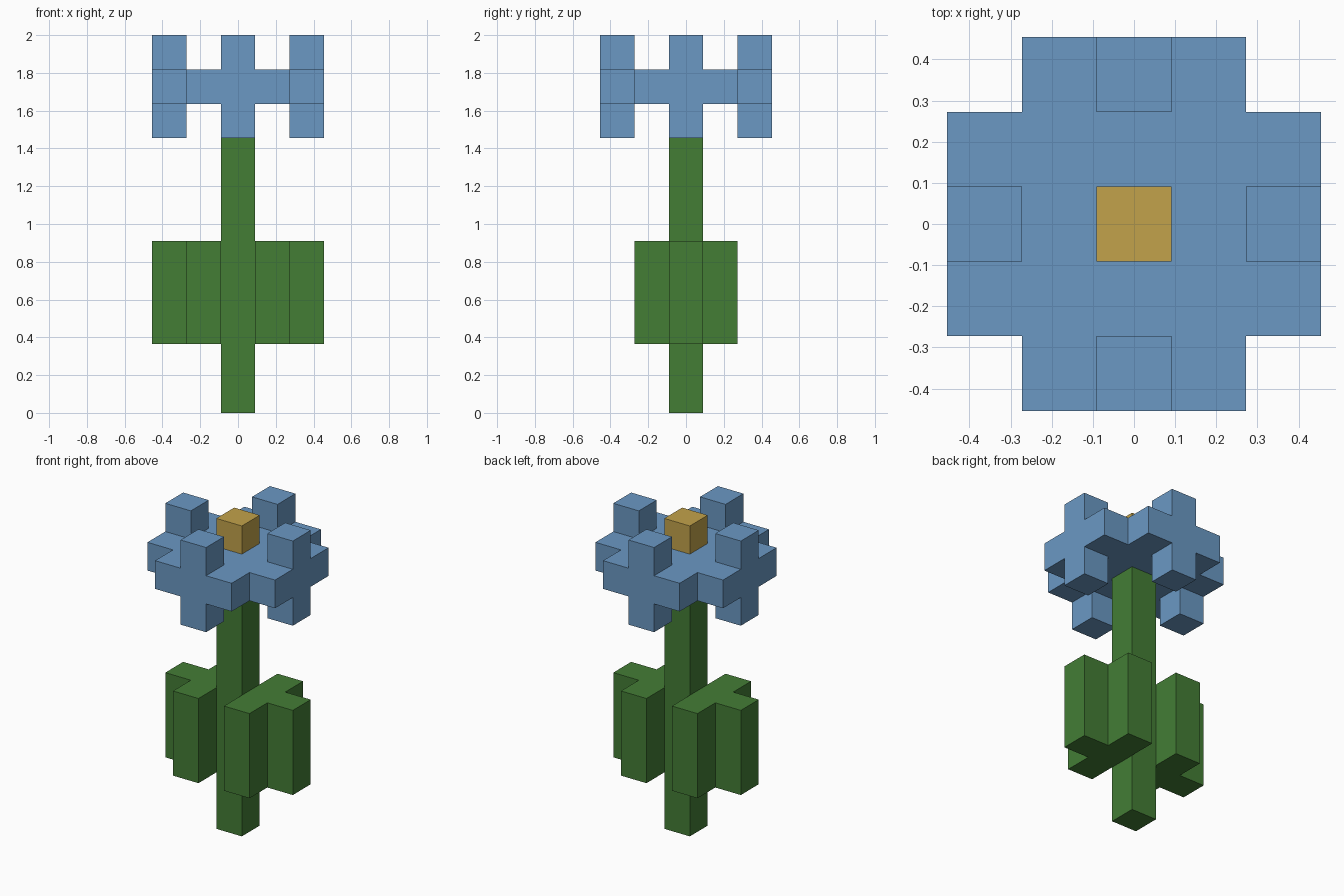
import bpy
import bmesh
import math
from mathutils import Vector

cube = bpy.data.objects.get("Cube")
if cube:
    bpy.data.objects.remove(cube, do_unlink=True)

U = 2 / 11  # edge length of one block; the flower is 11 blocks tall


def make_material(name, rgb):
    mat = bpy.data.materials.new(name)
    mat.use_nodes = True
    mat.diffuse_color = (*rgb, 1)
    mat.node_tree.nodes["Principled BSDF"].inputs["Base Color"].default_value = (*rgb, 1)
    return mat


def block_part(name, cells, mat):
    """Closed, merged shell around a set of (x, y, z) block cells."""
    cells = set(cells)
    bm = bmesh.new()
    for cell in cells:
        centre = Vector((cell[0], cell[1], cell[2] + 0.5))
        for axis in range(3):
            for sign in (-1, 1):
                side = list(cell)
                side[axis] += sign
                if tuple(side) in cells:
                    continue
                n, a, b = Vector(), Vector(), Vector()
                n[axis] = sign * 0.5
                a[(axis + 1) % 3] = 0.5
                b[(axis + 2) % 3] = 0.5 * sign
                corners = (-a - b, a - b, a + b, b - a)
                bm.faces.new([bm.verts.new((centre + n + c) * U) for c in corners])
    bmesh.ops.remove_doubles(bm, verts=bm.verts, dist=1e-4)
    bmesh.ops.dissolve_limit(bm, angle_limit=math.radians(1),
                             verts=bm.verts, edges=bm.edges)
    mesh = bpy.data.meshes.new(name)
    bm.to_mesh(mesh)
    bm.free()
    mesh.materials.append(mat)
    obj = bpy.data.objects.new(name, mesh)
    bpy.context.collection.objects.link(obj)
    return obj


green = make_material("leaf green", (0.057, 0.205, 0.036))
blue = make_material("petal blue", (0.145, 0.315, 0.55))
yellow = make_material("pollen yellow", (0.54, 0.365, 0.07))

# Stem
block_part("stem", [(0, 0, z) for z in range(9)], green)

# Two T-shaped leaves, mirrored across the stem
for side, name in ((1, "left_leaf"), (-1, "right_leaf")):
    plan = [(side, -1), (side, 0), (side, 1), (2 * side, 0)]
    block_part(name, [(x, y, z) for x, y in plan for z in range(2, 5)], green)

# Flower head: a cornerless slab with an upright petal tip on each side
slab = [(x, y, 9) for x in range(-2, 3) for y in range(-2, 3)
        if abs(x) + abs(y) < 4]
tips = [(x, y, z) for x, y in ((2, 0), (-2, 0), (0, 2), (0, -2)) for z in (8, 10)]
block_part("petals", slab + tips, blue)

# Flower centre
block_part("flower_centre", [(0, 0, 10)], yellow)
